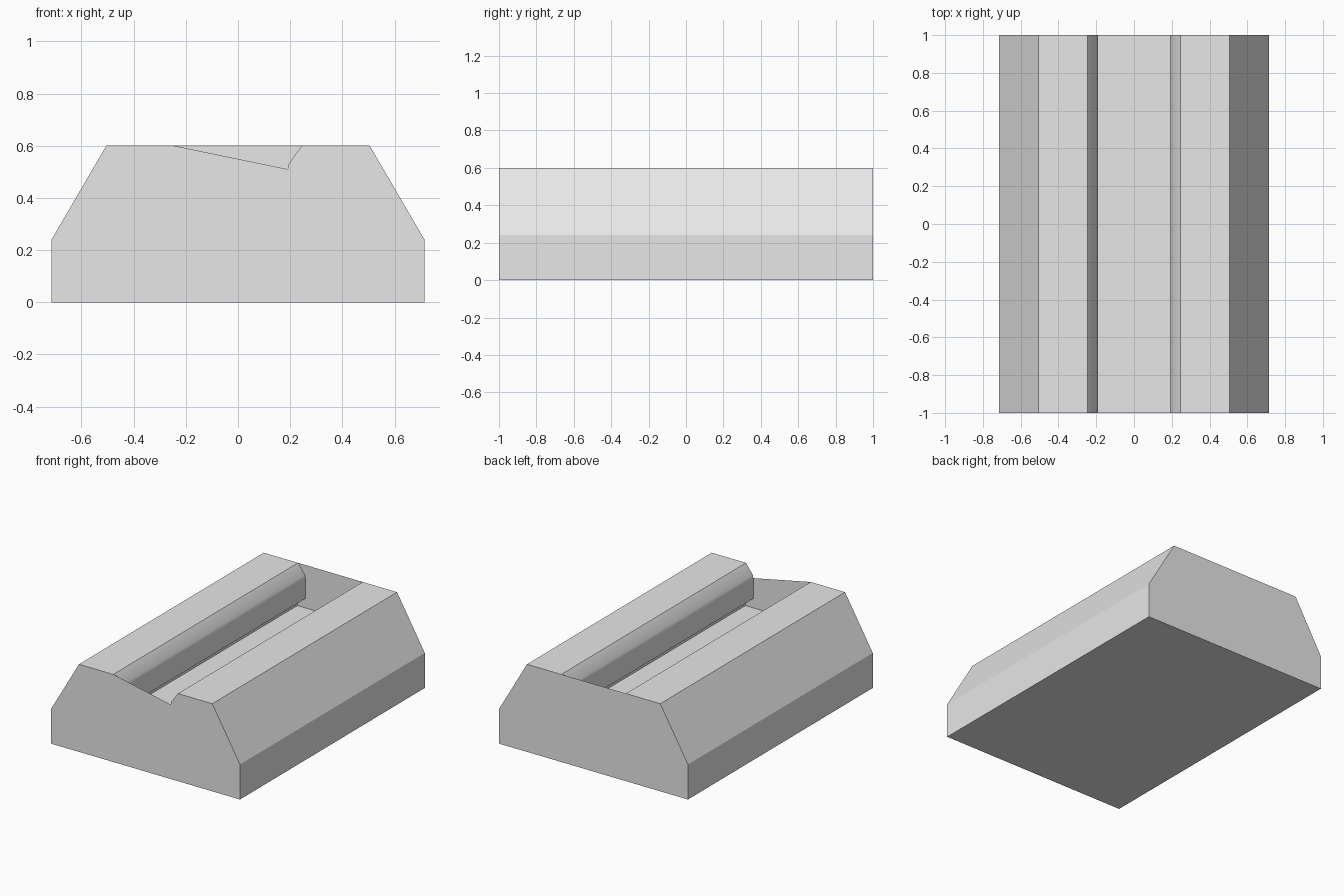
import bpy
import bmesh

if "Cube" in bpy.data.objects:
    bpy.data.objects.remove(bpy.data.objects["Cube"])

HALF_LENGTH = 1.0

# Right half of the cross-section (x, z), from the base up and into the slot
outer = [(0.715, 0.0), (0.715, 0.24), (0.505, 0.60)]
lip = [(0.245, 0.60), (0.195, 0.532), (0.19, 0.51)]
undercut = [(0.19, 0.37), (0.25, 0.325), (0.25, 0.306)]


def mirrored(points):
    return [(-x, z) for x, z in reversed(points)]


half = outer + lip + undercut
profile = half + mirrored(half)

bm = bmesh.new()
front = [bm.verts.new((x, -HALF_LENGTH, z)) for x, z in profile]
back = [bm.verts.new((x, HALF_LENGTH, z)) for x, z in profile]

# Long walls: base, sides, slopes, top and undercut slot
count = len(profile)
for i in range(count):
    j = (i + 1) % count
    bm.faces.new((front[i], back[i], back[j], front[j]))

# Front cap: covers the slot up to a slanted edge
n_outer, n_rim = len(outer), len(outer + lip)
n_left = count - n_outer - 1
bm.faces.new(front[:n_rim] + front[n_left:])

# Back cap: covers the slot fully
rim = back[:n_outer + 1] + back[n_left:]
bm.faces.new(list(reversed(rim)))

mesh = bpy.data.meshes.new("slotted_block")
bm.to_mesh(mesh)
bm.free()
block = bpy.data.objects.new("slotted_block", mesh)
bpy.context.collection.objects.link(block)

# Plain grey finish
grey = bpy.data.materials.new("light_grey")
grey.diffuse_color = (0.8, 0.8, 0.8, 1.0)
grey.use_nodes = True
grey.node_tree.nodes["Principled BSDF"].inputs["Base Color"].default_value = grey.diffuse_color
mesh.materials.append(grey)

# Smooth only the small rounding of the slot lip
bpy.context.view_layer.objects.active = block
block.select_set(True)
bpy.ops.object.shade_smooth_by_angle()
